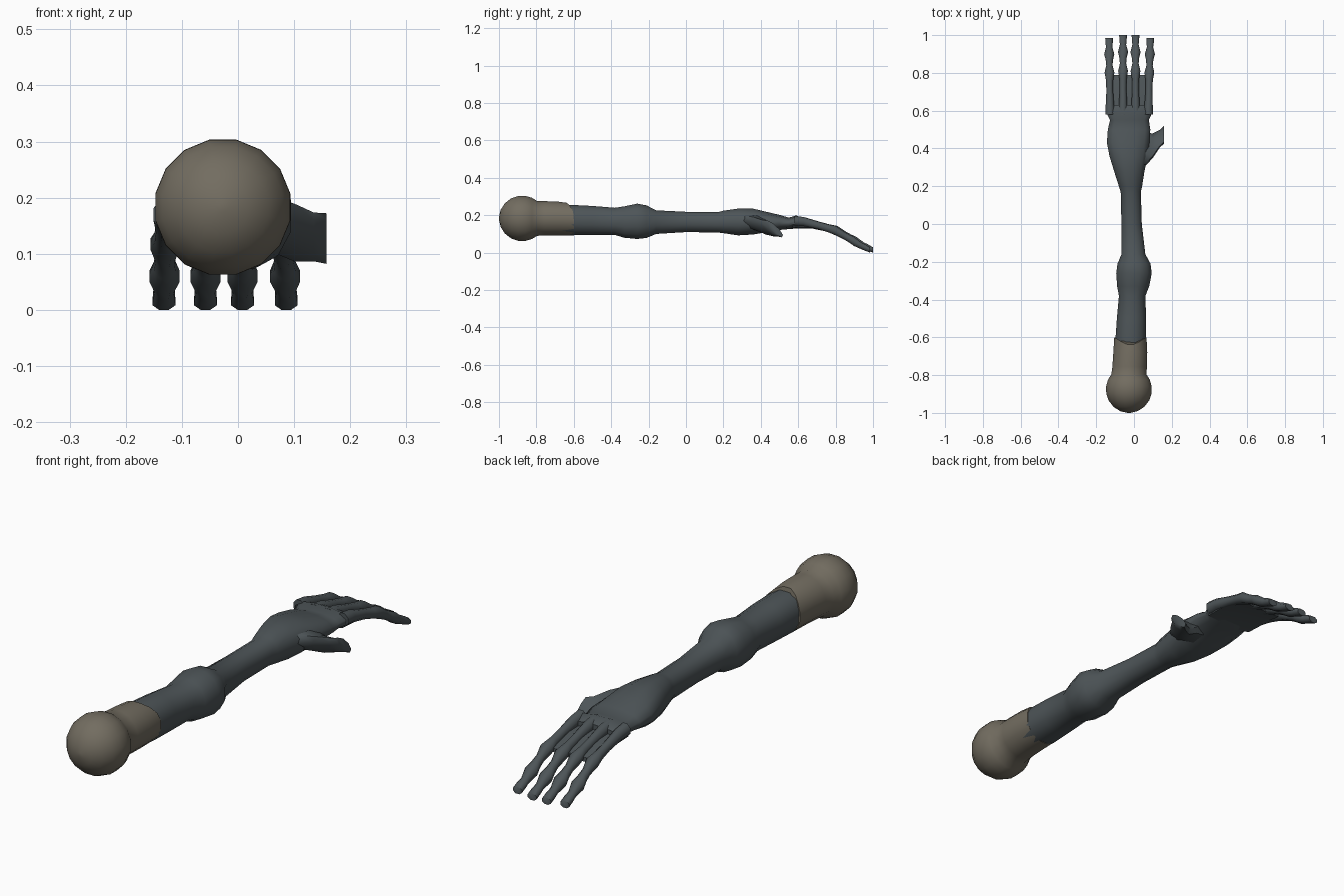
import bpy, bmesh, math
from mathutils import Vector


def material(name, color):
    m = bpy.data.materials.new(name)
    m.diffuse_color = (*color, 1)
    return m


FLESH = material("dark_flesh", (0.075, 0.09, 0.097))
CLOTH = material("brown_cloth", (0.17, 0.152, 0.118))


def loft(name, rings, sides, mat, power=1.0, notch=0.0, angle=60):
    """Skin a tube through rings of (centre, u axis, v axis)."""
    bm = bmesh.new()
    loops = []
    for i, (c, u, v) in enumerate(rings):
        loop = []
        for k in range(sides):
            a = 2 * math.pi * (k + 0.5) / sides
            ca, sa = math.cos(a), math.sin(a)
            p = Vector(c) + Vector(u) * math.copysign(abs(ca) ** power, ca) \
                + Vector(v) * math.copysign(abs(sa) ** power, sa)
            if i == len(rings) - 1:
                p.y -= notch * max(0, sa) ** 3
            loop.append(bm.verts.new(p))
        loops.append(loop)
    for a, b in zip(loops, loops[1:]):
        for k in range(sides):
            n = (k + 1) % sides
            bm.faces.new((a[k], a[n], b[n], b[k]))
    bm.faces.new(loops[0])
    bm.faces.new(loops[-1])
    bmesh.ops.recalc_face_normals(bm, faces=bm.faces)
    me = bpy.data.meshes.new(name)
    bm.to_mesh(me)
    bm.free()
    ob = bpy.data.objects.new(name, me)
    bpy.context.collection.objects.link(ob)
    me.materials.append(mat)
    bpy.ops.object.select_all(action='DESELECT')
    ob.select_set(True)
    bpy.context.view_layer.objects.active = ob
    bpy.ops.object.shade_smooth_by_angle(angle=math.radians(angle))
    return ob


def span(y, x0, x1, z0, z1):
    """Upright ring at y filling the given x and z extents."""
    return (((x0 + x1) / 2, y, (z0 + z1) / 2),
            ((x1 - x0) / 2, 0, 0), (0, 0, (z1 - z0) / 2))


# Shoulder ball running into the sleeve
R = 0.124
ball = []
for deg in (4, 22, 42, 62, 80, 98, 115, 130):
    t = math.radians(deg)
    r = R * math.sin(t)
    ball.append(((-0.027, -0.876 - R * math.cos(t), 0.183), (r, 0, 0), (0, 0, r)))
sleeve = [span(-0.755, -0.116, 0.070, 0.090, 0.277),
          span(-0.68, -0.111, 0.072, 0.091, 0.274),
          span(-0.60, -0.106, 0.068, 0.091, 0.268)]
loft("shoulder_sleeve", ball + sleeve, 16, CLOTH, notch=0.04)

# Upper arm, elbow, forearm and wrist
arm = [(-0.70, -0.098, 0.062, 0.098, 0.255), (-0.60, -0.100, 0.065, 0.092, 0.257),
       (-0.50, -0.093, 0.066, 0.092, 0.252), (-0.38, -0.082, 0.063, 0.092, 0.242),
       (-0.33, -0.092, 0.083, 0.077, 0.250), (-0.26, -0.097, 0.097, 0.070, 0.265),
       (-0.21, -0.090, 0.090, 0.076, 0.255), (-0.16, -0.068, 0.062, 0.098, 0.228),
       (0.00, -0.068, 0.043, 0.108, 0.220), (0.17, -0.072, 0.038, 0.106, 0.218),
       (0.20, -0.082, 0.045, 0.102, 0.226), (0.28, -0.108, 0.058, 0.090, 0.238),
       (0.36, -0.133, 0.075, 0.095, 0.237), (0.43, -0.147, 0.085, 0.107, 0.220),
       (0.50, -0.142, 0.090, 0.120, 0.203), (0.55, -0.130, 0.082, 0.125, 0.188),
       (0.59, -0.150, 0.100, 0.128, 0.200), (0.63, -0.135, 0.085, 0.135, 0.180)]
loft("arm", [span(*s) for s in arm], 12, FLESH, power=0.9)

# Thin palm between the hand bones
palm = [(0.57, -0.140, 0.085, 0.130, 0.165), (0.68, -0.140, 0.090, 0.127, 0.154),
        (0.79, -0.140, 0.092, 0.104, 0.124)]
loft("palm", [span(*s) for s in palm], 8, FLESH, power=0.7)

# Fingers: y position, centre height, half width, half height
BONES = [(0.58, 0.170, 0.026, 0.026), (0.63, 0.166, 0.024, 0.024),
         (0.71, 0.146, 0.019, 0.020), (0.77, 0.129, 0.021, 0.021),
         (0.81, 0.117, 0.028, 0.025), (0.85, 0.094, 0.018, 0.021),
         (0.88, 0.077, 0.021, 0.021), (0.91, 0.060, 0.029, 0.024),
         (0.95, 0.037, 0.018, 0.018), (0.975, 0.026, 0.021, 0.017),
         (1.00, 0.014, 0.022, 0.014)]
FINGERS = [("little_finger", -0.127, -0.132, 0.985), ("ring_finger", -0.058, -0.058, 1.0),
           ("middle_finger", 0.008, 0.008, 1.0), ("index_finger", 0.076, 0.086, 0.985)]
for name, x0, x1, end in FINGERS:
    rings = []
    for y, z, w, h in BONES:
        t = (y - 0.58) / 0.42
        rings.append(((x0 + (x1 - x0) * t, 0.58 + (end - 0.58) * t, z),
                      (w, 0, 0), (0, 0, h * 1.1)))
    loft(name, rings, 8, FLESH)

# Thumb stump, its flat tip slanting down and forward
thumb = [((0.02, 0.385, 0.160), (0, 0.095, -0.030), (0, 0.020, 0.045)),
         ((0.06, 0.395, 0.152), (0, 0.090, -0.035), (0, 0.015, 0.038)),
         ((0.10, 0.415, 0.138), (0, 0.064, -0.045), (0, 0.014, 0.026)),
         ((0.135, 0.450, 0.130), (0, 0.046, -0.040), (0, 0.012, 0.017)),
         ((0.158, 0.472, 0.127), (0, 0.046, -0.043), (0, 0.012, 0.014))]
loft("thumb", thumb, 8, FLESH)
